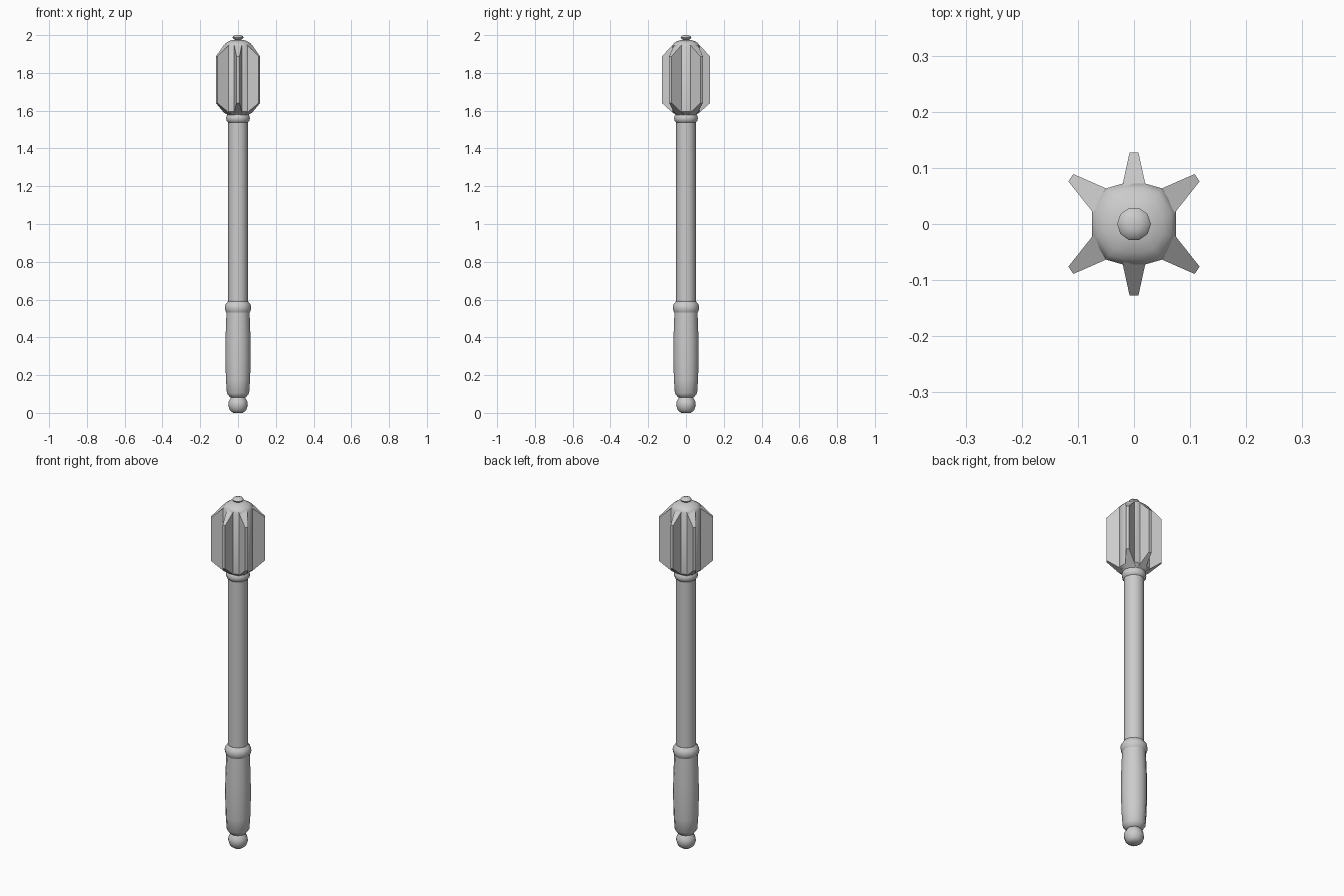
import bpy, bmesh, math
from mathutils import Vector

if "Cube" in bpy.data.objects:
    bpy.data.objects.remove(bpy.data.objects["Cube"])


def finish(name, bm, angle=None):
    bmesh.ops.recalc_face_normals(bm, faces=bm.faces)
    mesh = bpy.data.meshes.new(name)
    bm.to_mesh(mesh)
    bm.free()
    ob = bpy.data.objects.new(name, mesh)
    bpy.context.collection.objects.link(ob)
    if angle:
        bpy.ops.object.select_all(action='DESELECT')
        ob.select_set(True)
        bpy.context.view_layer.objects.active = ob
        bpy.ops.object.shade_smooth_by_angle(angle=math.radians(angle))
    return ob


def loft(name, rings, angle=None):
    """Skin a stack of equal-length point rings and cap both ends."""
    bm = bmesh.new()
    rows = [[bm.verts.new(p) for p in ring] for ring in rings]
    n = len(rows[0])
    for a, b in zip(rows, rows[1:]):
        for i in range(n):
            j = (i + 1) % n
            bm.faces.new((a[i], a[j], b[j], b[i]))
    bm.faces.new(rows[0])
    bm.faces.new(rows[-1])
    return finish(name, bm, angle)


def lathe(name, profile, sides=12, angle=40):
    step = math.tau / sides
    return loft(name, [[(r * math.cos(i * step), r * math.sin(i * step), z)
                        for i in range(sides)] for r, z in profile], angle)


# Handle, from the pommel upwards
lathe("pommel", [(0.026, 0), (0.043, 0.013), (0.052, 0.04), (0.049, 0.06),
                 (0.038, 0.08), (0.034, 0.085)])
lathe("grip", [(0.034, 0.08), (0.043, 0.083), (0.059, 0.105), (0.064, 0.18),
               (0.067, 0.29), (0.066, 0.4), (0.061, 0.535)])
lathe("grip_ring", [(0.058, 0.525), (0.066, 0.538), (0.070, 0.556),
                    (0.066, 0.574), (0.053, 0.59)])
lathe("shaft", [(0.052, 0.58), (0.052, 1.55)])
lathe("collar", [(0.052, 1.538), (0.060, 1.545), (0.063, 1.56),
                 (0.060, 1.575), (0.052, 1.585)])

# Head core: twelve-point section closed by a low dome
quarter = [(0.075, 0.023), (0.05, 0.0635), (0.02, 0.072)]
section = (quarter + [(-x, y) for x, y in reversed(quarter)]
           + [(-x, -y) for x, y in quarter]
           + [(x, -y) for x, y in reversed(quarter)])
levels = [(0.70, 1.575), (1, 1.595), (1, 1.944), (0.88, 1.957),
          (0.7, 1.966), (0.45, 1.973), (0.2, 1.976)]
loft("head_core", [[(x * s, y * s, z) for x, y in section]
                   for s, z in levels], 40)


# Flanges: tapering blades with chamfered ends
def flange(name, inner, outer):
    a, b = (Vector(p) for p in inner)
    c, d = (Vector(p) for p in outer)
    mid = (a + b) / 2
    root = [a - mid * 0.2, b - mid * 0.2]
    plan = [root[0], a, c, d, b, root[1]]
    lows = [1.582, 1.59, 1.64, 1.64, 1.59, 1.582]
    highs = [1.955, 1.947, 1.888, 1.888, 1.947, 1.955]
    loft(name, [[(p.x, p.y, z) for p, z in zip(plan, zs)]
                for zs in (lows, highs)])


for sy, side in ((-1, "front"), (1, "back")):
    flange(side + "_flange", [(-0.02, 0.072 * sy), (0.02, 0.072 * sy)],
           [(-0.008, 0.127 * sy), (0.008, 0.127 * sy)])
    for sx, hand in ((-1, "left"), (1, "right")):
        flange(f"{side}_{hand}_flange",
               [(0.075 * sx, 0.023 * sy), (0.05 * sx, 0.0635 * sy)],
               [(0.117 * sx, 0.076 * sy), (0.108 * sx, 0.089 * sy)])

# Finial on top
lathe("finial", [(0.019, 1.968), (0.016, 1.977), (0.027, 1.982),
                 (0.030, 1.988), (0.025, 1.995), (0.012, 2.0)], 10)
